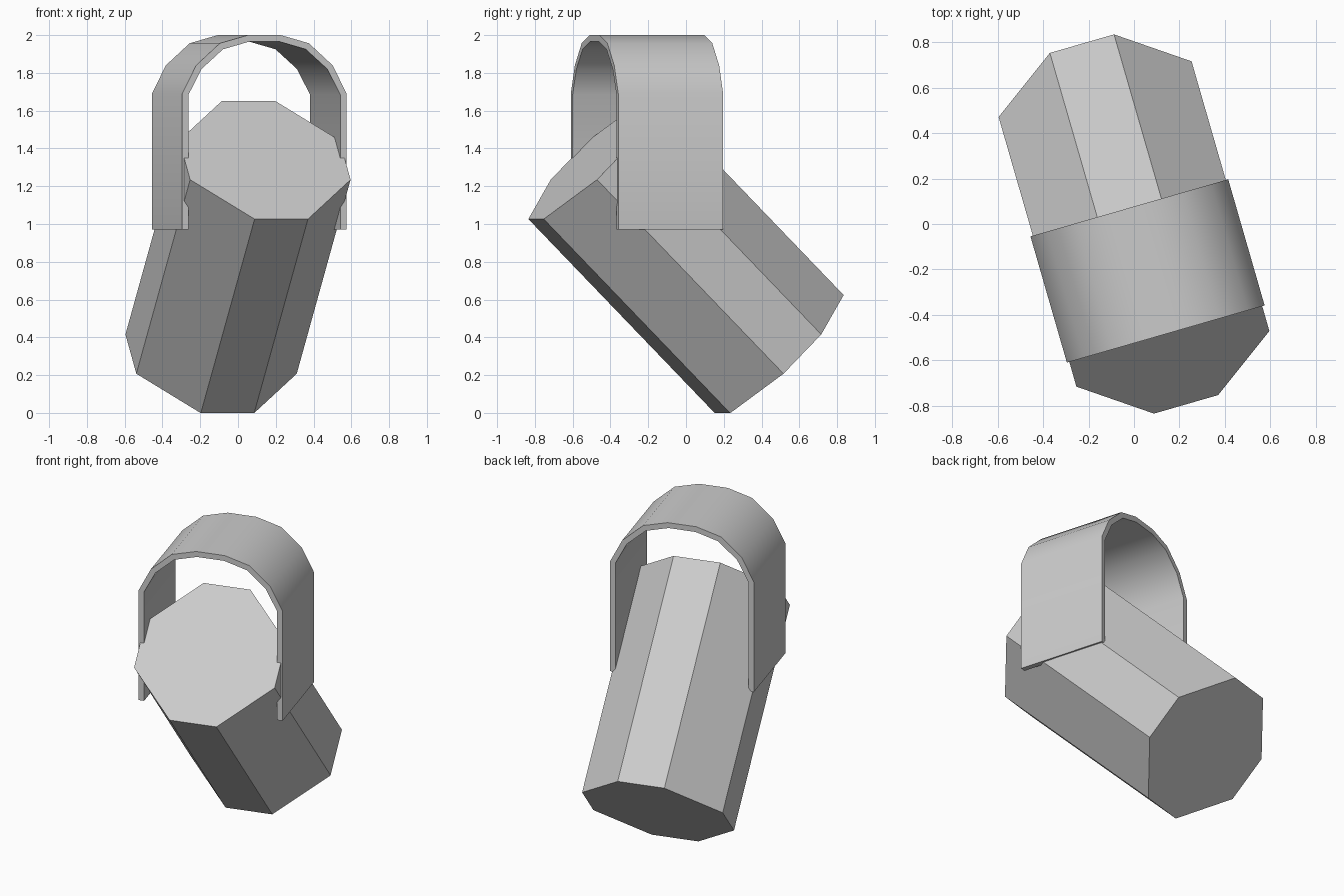
import bpy
from math import radians
from mathutils import Matrix

cube = bpy.data.objects.get("Cube")
if cube:
    bpy.data.objects.remove(cube, do_unlink=True)

grey = bpy.data.materials.new("plain_grey")
grey.use_nodes = True
colour = (0.6, 0.6, 0.6, 1)
grey.diffuse_color = colour
grey.node_tree.nodes["Principled BSDF"].inputs["Base Color"].default_value = colour

YAW = Matrix.Rotation(radians(16.1), 4, "Z")


def extrude_profile(name, rings, depth, matrix):
    """Extrude a closed x/z outline along y, with caps made of the given faces."""
    outline, caps = rings
    n = len(outline)
    verts = [(x, y, z) for y in (-depth / 2, depth / 2) for x, z in outline]
    faces = [tuple(c) for c in caps]
    faces += [tuple(i + n for i in reversed(c)) for c in caps]
    faces += [(i, i + n, (i + 1) % n + n, (i + 1) % n) for i in range(n)]
    mesh = bpy.data.meshes.new(name)
    mesh.from_pydata(verts, [], faces)
    mesh.materials.append(grey)
    mesh.transform(matrix)
    obj = bpy.data.objects.new(name, mesh)
    bpy.context.collection.objects.link(obj)
    return obj


# Tilted barrel: a square section with each corner cut at a third
R, K = 0.442, 0.147
quarter = [(K, -R), (R, -K), (R, K), (K, R)]
octagon = quarter + [(-x, -z) for x, z in quarter]
tilt = Matrix.Rotation(radians(-45), 4, "X")
extrude_profile("barrel", (octagon, [range(8)]), 1.453,
                Matrix.Translation((0, 0, 0.825)) @ YAW @ tilt)


# Arched strap: a thin band, straight at the sides and faceted over the top
def arch(half):
    return half + [(-x, z) for x, z in reversed(half)]


outer = arch([(0.453, 0.97), (0.453, 1.69), (0.376, 1.84), (0.245, 1.957), (0.09, 2.0)])
inner = arch([(0.418, 0.97), (0.418, 1.685), (0.347, 1.82), (0.228, 1.925), (0.085, 1.965)])
n = len(outer)
band = outer + inner[::-1]
quads = [(i, i + 1, 2 * n - 2 - i, 2 * n - 1 - i) for i in range(n - 1)]
strap = extrude_profile("strap", (band, quads), 0.578,
                        YAW @ Matrix.Translation((0, -0.215, 0)))

# Smooth the arch and keep the rims sharp
bpy.ops.object.select_all(action="DESELECT")
strap.select_set(True)
bpy.context.view_layer.objects.active = strap
bpy.ops.object.shade_smooth_by_angle(angle=radians(40))
